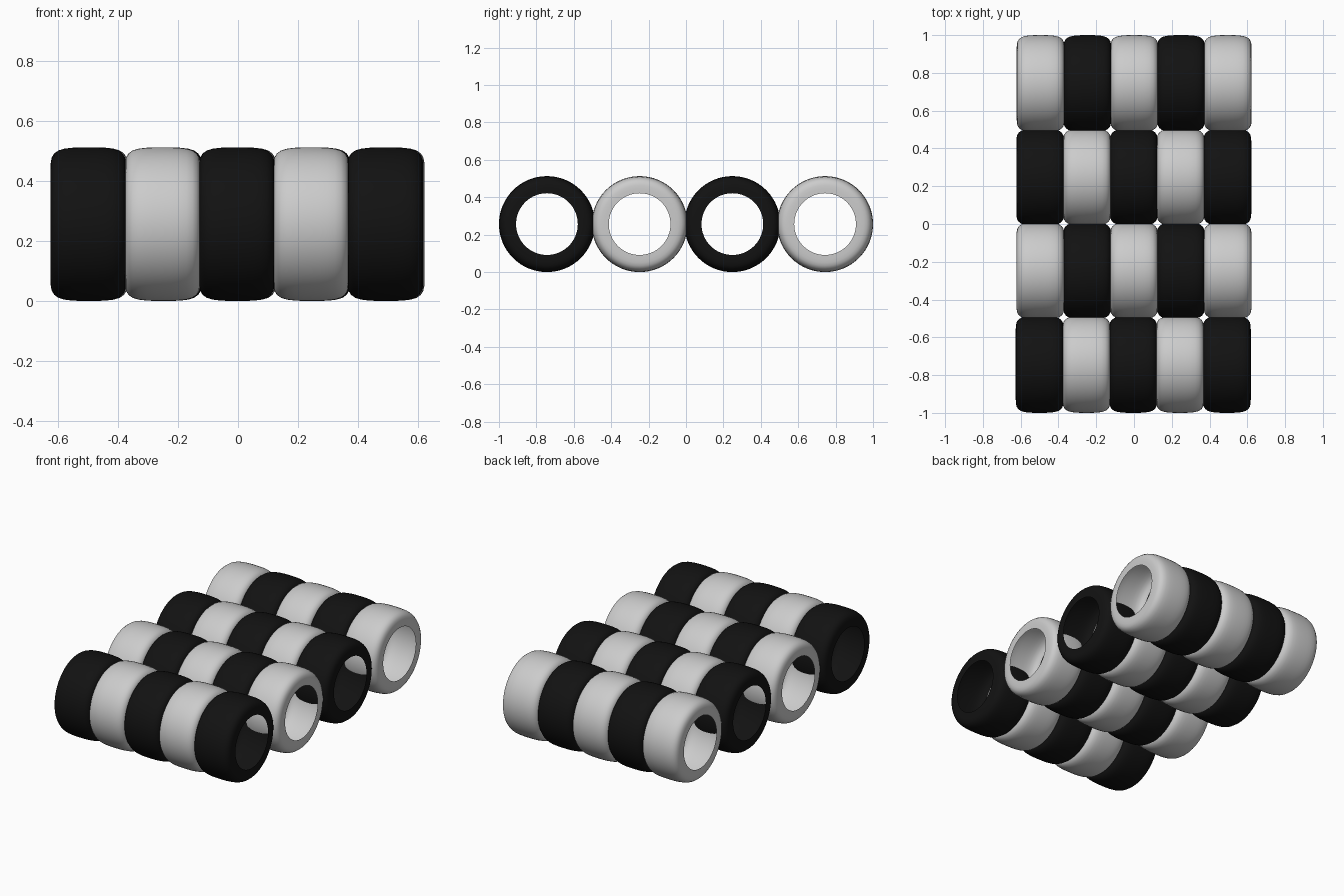
import bpy, bmesh, math

if "Cube" in bpy.data.objects:
    bpy.data.objects.remove(bpy.data.objects["Cube"])

R = 0.2565          # outer bead radius
PITCH_Y = 0.4957    # row spacing
PITCH_X = 0.2478    # bead spacing within a row
SEGMENTS = 64

black = bpy.data.materials.new("black")
black.diffuse_color = (0.006, 0.006, 0.006, 1)
black.use_nodes = True
black.node_tree.nodes["Principled BSDF"].inputs["Base Color"].default_value = black.diffuse_color

# half of the bead shell: (distance from middle, radius), open at the hole
half = [(0.1265, 0.165), (0.1265, 0.188), (0.1255, 0.207), (0.122, 0.223),
        (0.114, 0.236), (0.100, 0.246), (0.080, 0.2520), (0.055, 0.2550), (0.028, 0.2563)]
profile = [(-x, r) for x, r in half] + [(0, R)] + [(x, r) for x, r in reversed(half)]


def bead_mesh(name):
    """Thin rounded shell turned around the x axis, with open ends."""
    bm = bmesh.new()
    rings = []
    for x, r in profile:
        rings.append([bm.verts.new((x, r * math.cos(a), r * math.sin(a)))
                      for a in (2 * math.pi * i / SEGMENTS for i in range(SEGMENTS))])
    for a, b in zip(rings, rings[1:]):
        for i in range(SEGMENTS):
            j = (i + 1) % SEGMENTS
            f = bm.faces.new((a[i], b[i], b[j], a[j]))
            f.normal_update()
            c = f.calc_center_median()
            # turn faces outwards
            if f.normal.y * c.y + f.normal.z * c.z + f.normal.x * c.x < 0:
                f.normal_flip()
            f.smooth = True
    mesh = bpy.data.meshes.new(name)
    bm.to_mesh(mesh)
    bm.free()
    return mesh


grey_mesh = bead_mesh("grey_bead")
black_mesh = bead_mesh("black_bead")
black_mesh.materials.append(black)

# checkerboard of beads, rows nudged slightly sideways
shifts = [-0.004, 0.0, -0.001, 0.001]
for row in range(4):
    for col in range(5):
        dark = (row + col) % 2 == 0
        mesh = black_mesh if dark else grey_mesh
        bead = bpy.data.objects.new(f"{mesh.name}_{row}_{col}", mesh)
        bead.location = ((col - 2) * PITCH_X + shifts[row], (row - 1.5) * PITCH_Y, R)
        bpy.context.collection.objects.link(bead)
